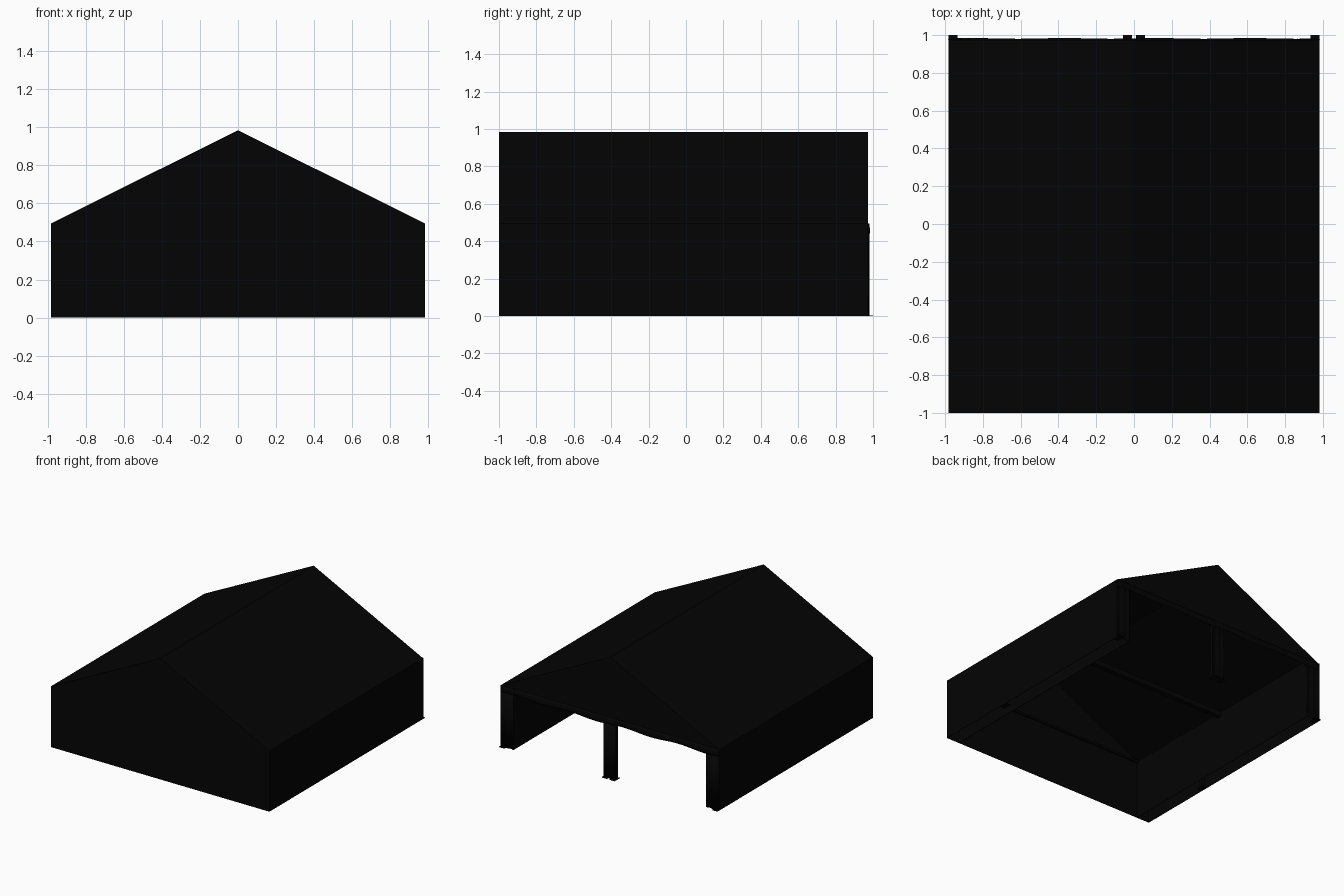
import bpy, bmesh, math

cube = bpy.data.objects.get("Cube")
if cube:
    bpy.data.objects.remove(cube)

W, EAVE, RIDGE = 0.983, 0.495, 0.985      # outer tent
INNER_W, INNER_EAVE, INNER_RIDGE = 0.87, 0.482, 0.92   # lining
FRONT, BACK = -1.0, 0.974

black = bpy.data.materials.new("black_canvas")
black.use_nodes = True
colour = (0.0011, 0.0011, 0.0011, 1)
black.diffuse_color = colour
black.node_tree.nodes["Principled BSDF"].inputs["Base Color"].default_value = colour


def make(name, bm, thickness=0.0):
    bmesh.ops.recalc_face_normals(bm, faces=bm.faces)
    mesh = bpy.data.meshes.new(name)
    bm.to_mesh(mesh)
    bm.free()
    mesh.materials.append(black)
    obj = bpy.data.objects.new(name, mesh)
    bpy.context.collection.objects.link(obj)
    if thickness:
        cloth = obj.modifiers.new("cloth", "SOLIDIFY")
        cloth.thickness = thickness
        cloth.offset = -1
    return obj


def sheet(name, nu, nv, point):
    """Cloth strip: point(u, v) gives the position for u, v in 0..1."""
    bm = bmesh.new()
    rows = [[bm.verts.new(point(i / nu, j / nv)) for i in range(nu + 1)]
            for j in range(nv + 1)]
    for a, b in zip(rows, rows[1:]):
        for i in range(nu):
            bm.faces.new((a[i], a[i + 1], b[i + 1], b[i]))
    obj = make(name, bm, 0.003)
    for p in obj.data.polygons:
        p.use_smooth = True


def box(name, x0, x1, y0, y1, z0, z1):
    bm = bmesh.new()
    bmesh.ops.create_cube(bm, size=1)
    for v in bm.verts:
        v.co = ((x0 + x1) / 2 + v.co.x * (x1 - x0),
                (y0 + y1) / 2 + v.co.y * (y1 - y0),
                (z0 + z1) / 2 + v.co.z * (z1 - z0))
    make(name, bm)


def tent(name, w, eave, ridge, front_y, back_y, gables):
    """House-shaped canvas, open below and open at the back under the eaves."""
    profile = [(-w, 0), (-w, eave), (0, ridge), (w, eave), (w, 0)]
    bm = bmesh.new()
    front = [bm.verts.new((x, front_y, z)) for x, z in profile]
    back = [bm.verts.new((x, back_y, z)) for x, z in profile]
    for i in range(4):
        bm.faces.new((front[i], front[i + 1], back[i + 1], back[i]))
    if gables:
        bm.faces.new(front)
        bm.faces.new(back[1:4])
    make(name, bm, 0.004)


tent("tent_shell", W, EAVE, RIDGE, FRONT, BACK, True)
tent("inner_lining", INNER_W, INNER_EAVE, INNER_RIDGE, FRONT + 0.004, BACK, False)


# Loose valance hanging over the open back
def valance(u, v):
    x = -W + 2 * W * u
    wave = math.sin(u * math.tau * 4)
    bulge = math.sin(v * math.pi * 0.8)
    return (x, BACK + bulge * (0.009 + 0.002 * wave), EAVE - v * (0.055 + 0.006 * wave))


sheet("back_valance", 64, 4, valance)


# Cloth covering the posts of the open back
def curtain(name, x0, x1):
    def point(u, v):
        y = BACK + 0.004 + 0.003 * math.cos(u * math.tau * 2)
        return (x0 + (x1 - x0) * u, y, EAVE * (1 - v))
    sheet(name, 12, 1, point)


curtain("middle_curtain", -0.055, 0.055)
for side, s in (("left", 1), ("right", -1)):
    curtain(side + "_corner_curtain", s * W, s * (INNER_W - 0.004))
    # Legs hidden between shell and lining, each on a thin base plate
    for place, y in (("back", 0.965), ("fore", -0.35)):
        leg = sorted((s * 0.945, s * 0.975))
        plate = sorted((s * 0.935, s * W))
        box(f"{side}_{place}_leg", *leg, y - 0.02, y + 0.008, 0, EAVE)
        box(f"{side}_{place}_plate", *plate, y - 0.035, y + 0.035, 0, 0.004)
    # Twin middle posts
    post = sorted((s * 0.01, s * 0.045))
    plate = sorted((s * 0.01, s * 0.058))
    box(side + "_middle_post", *post, BACK - 0.035, BACK, 0, EAVE)
    box(side + "_middle_plate", *plate, BACK - 0.04, 1, 0, 0.004)

# Cross beams at eave height
box("middle_beam", -INNER_W, INNER_W, -0.06, -0.02, 0.44, INNER_EAVE)
box("front_beam", -INNER_W, INNER_W, FRONT + 0.006, FRONT + 0.02, 0.465, INNER_EAVE)
